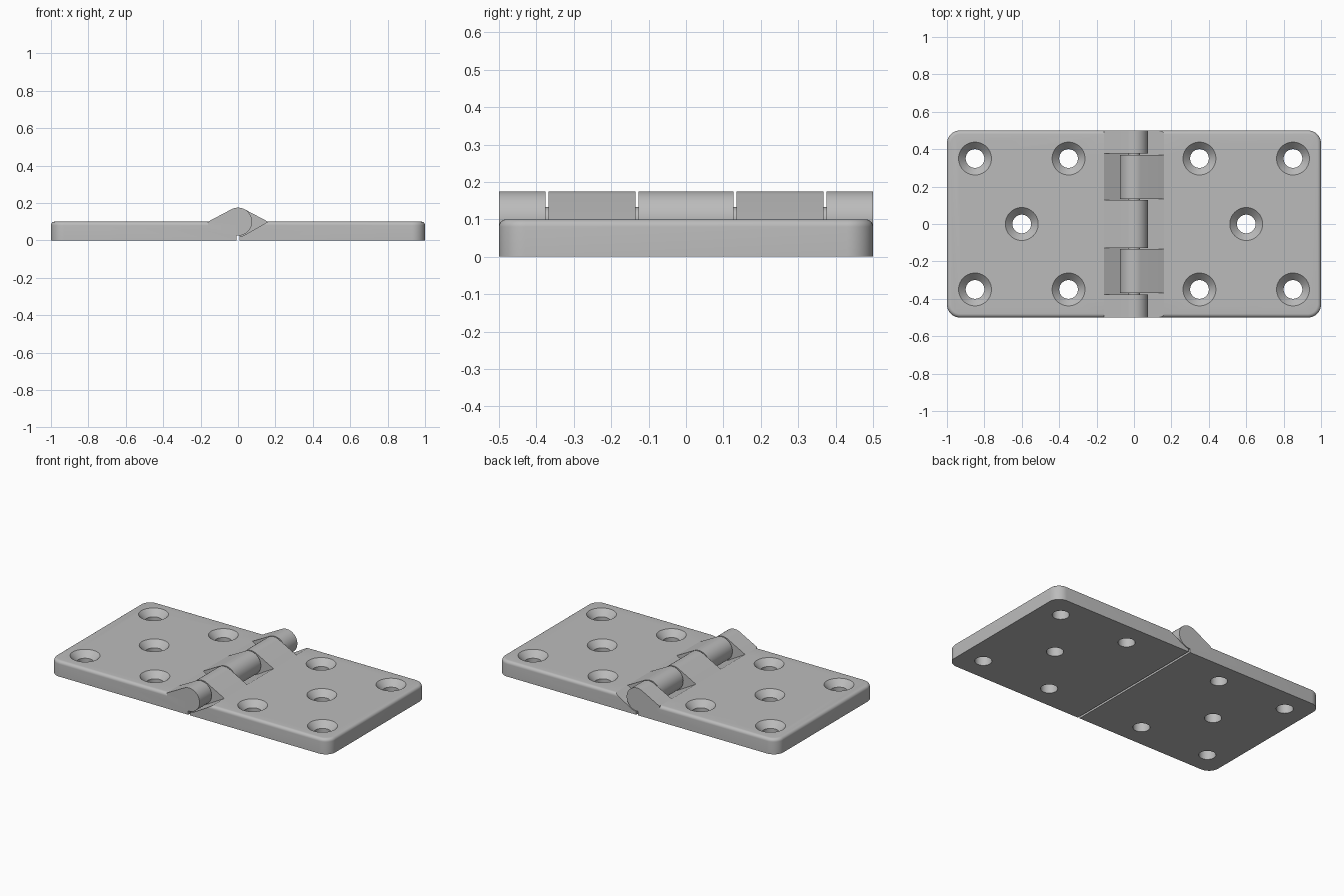
import bpy, bmesh
from math import sin, cos, acos, asin, pi, radians

cube = bpy.data.objects.get("Cube")
if cube:
    bpy.data.objects.remove(cube)

HALF_W, THICK = 0.5, 0.1          # half width and thickness of a leaf
GAP, CORNER, FILLET = 0.007, 0.07, 0.02
BARREL, CLEAR, APEX = 0.075, 0.08, 0.16
HOLES = [(0.85, 0.35), (0.85, -0.35), (0.35, 0.35), (0.35, -0.35), (0.6, 0)]

steel = bpy.data.materials.new("grey_metal")
steel.use_nodes = True
grey = (0.5, 0.5, 0.5, 1)
steel.diffuse_color = grey
steel.node_tree.nodes["Principled BSDF"].inputs["Base Color"].default_value = grey


def loft(name, rings):
    """Closed solid from a stack of matching point rings."""
    bm = bmesh.new()
    loops = [[bm.verts.new(p) for p in ring] for ring in rings]
    n = len(loops[0])
    for a, b in zip(loops, loops[1:]):
        for i in range(n):
            j = (i + 1) % n
            bm.faces.new((a[i], a[j], b[j], b[i]))
    bm.faces.new(loops[0][::-1])
    bm.faces.new(loops[-1])
    bmesh.ops.recalc_face_normals(bm, faces=bm.faces)
    mesh = bpy.data.meshes.new(name)
    bm.to_mesh(mesh)
    bm.free()
    mesh.materials.append(steel)
    ob = bpy.data.objects.new(name, mesh)
    bpy.context.collection.objects.link(ob)
    return ob


def arc(cx, cy, r, a0, a1, steps):
    return [(cx + r * cos(a0 + (a1 - a0) * i / steps),
             cy + r * sin(a0 + (a1 - a0) * i / steps)) for i in range(steps + 1)]


def prism(name, profile, side, y0, y1):
    """Extrude an x-z profile along the hinge axis."""
    return loft(name, [[(side * x, y, z) for x, z in profile] for y in (y0, y1)])


def plate_ring(side, inset, z):
    r, cx, cy = CORNER - inset, 1 - CORNER, HALF_W - CORNER
    pts = [(GAP, inset - HALF_W)]
    pts += arc(cx, -cy, r, -pi / 2, 0, 10) + arc(cx, cy, r, 0, pi / 2, 10)
    pts += [(GAP, HALF_W - inset)]
    return [(side * x, y, z) for x, y in pts]


def select_only(ob):
    bpy.ops.object.select_all(action='DESELECT')
    ob.select_set(True)
    bpy.context.view_layer.objects.active = ob


def combine(ob, tool, operation):
    tool.hide_render = True
    mod = ob.modifiers.new("combine", 'BOOLEAN')
    mod.object, mod.operation, mod.solver = tool, operation, 'EXACT'
    select_only(ob)
    bpy.ops.object.modifier_apply(modifier=mod.name)
    bpy.data.objects.remove(tool)


# barrel with its tangent ramp, and the matching sloped recess
tip = acos(BARREL / APEX)
end = -pi / 2 + asin(GAP / BARREL)
knuckle_profile = arc(0, THICK, BARREL, tip, pi * 1.5 + asin(GAP / BARREL), 28)
knuckle_profile += [(APEX, 0.05), (APEX, THICK)]
low = acos(CLEAR / APEX)
recess_profile = arc(0, THICK, CLEAR, -radians(110), -low, 8)
recess_profile += [(APEX, THICK), (APEX, 0.25), (-0.05, 0.25)]


def leaf(name, side, knuckles, recesses):
    # plate with rounded corners and filleted top rim
    rings = [plate_ring(side, 0, 0)]
    for i in range(7):
        a = pi / 2 * i / 6
        rings.append(plate_ring(side, FILLET * (1 - cos(a)), THICK - FILLET * (1 - sin(a))))
    ob = loft(name, rings)

    # clearance for the other leaf's barrels
    for y0, y1 in recesses:
        combine(ob, prism("recess_cutter", recess_profile, side, y0, y1), 'DIFFERENCE')

    # countersunk screw holes
    for x, y in HOLES:
        steps = [(0.05, -0.05), (0.05, 0.06), (0.088, THICK), (0.088, 0.15)]
        rings = [[(px, py, z) for px, py in arc(side * x, y, r, 0, 2 * pi, 40)[:-1]]
                 for r, z in steps]
        combine(ob, loft("hole_cutter", rings), 'DIFFERENCE')

    # barrels
    for y0, y1 in knuckles:
        combine(ob, prism("knuckle", knuckle_profile, side, y0, y1), 'UNION')
    select_only(ob)
    bpy.ops.object.shade_smooth_by_angle(angle=radians(25))


leaf("right_leaf", -1,
     [(-0.5, -0.376), (-0.127, 0.127), (0.376, 0.5)],
     [(-0.376, -0.127), (0.127, 0.376)])
leaf("left_leaf", 1,
     [(-0.368, -0.135), (0.135, 0.368)],
     [(-0.6, -0.368), (-0.135, 0.135), (0.368, 0.6)])

# pin through the barrels
pin = prism("hinge_pin", arc(0, THICK, 0.033, 0, 2 * pi, 32)[:-1], 1, -0.45, 0.45)
select_only(pin)
bpy.ops.object.shade_smooth_by_angle(angle=radians(30))
